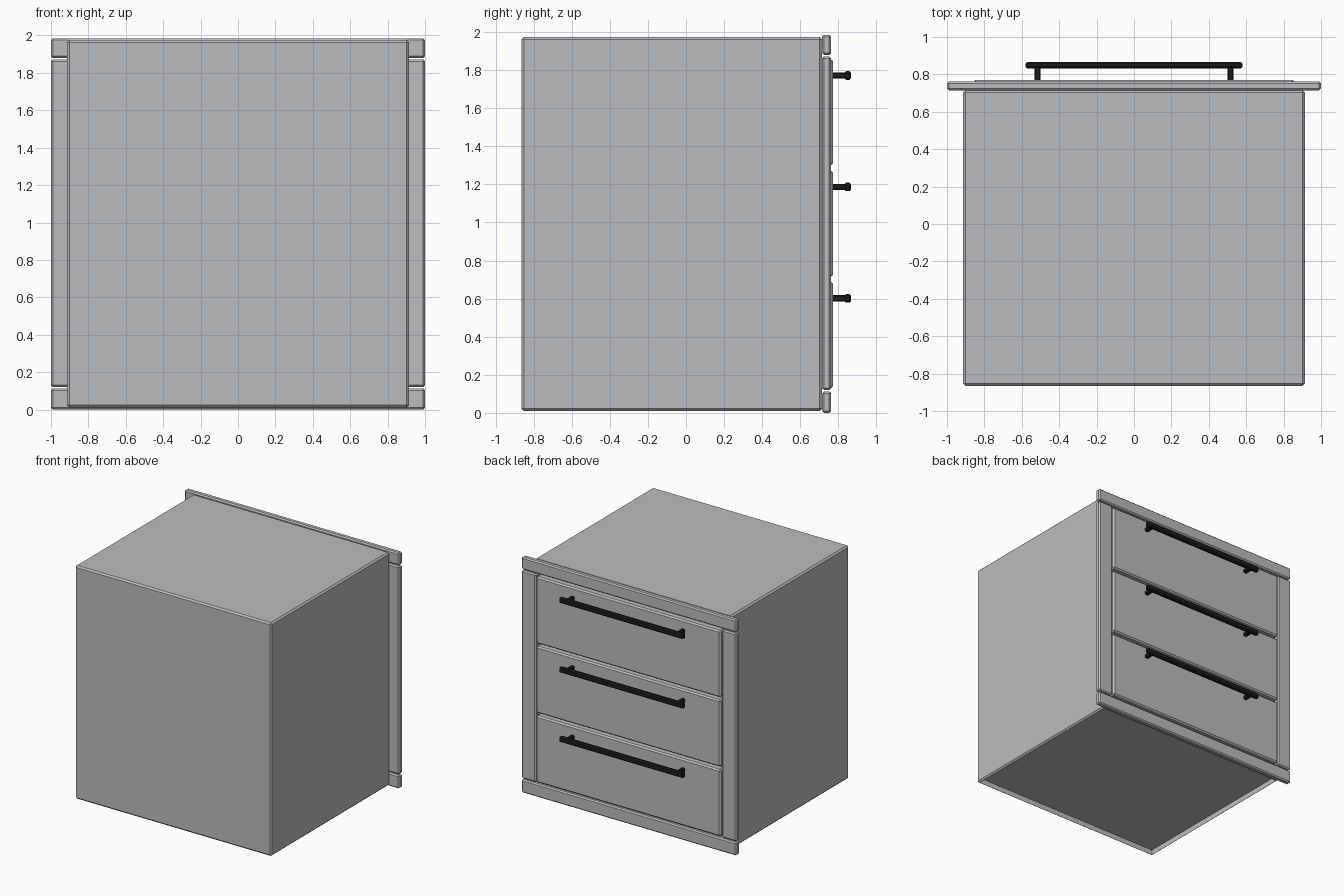
import bpy
import bmesh
from mathutils import Vector

if "Cube" in bpy.data.objects:
    bpy.data.objects.remove(bpy.data.objects["Cube"])


def make_material(name, rgb, metallic=0.0):
    mat = bpy.data.materials.new(name)
    mat.use_nodes = True
    mat.diffuse_color = (*rgb, 1)
    bsdf = mat.node_tree.nodes["Principled BSDF"]
    bsdf.inputs["Base Color"].default_value = (*rgb, 1)
    return mat


grey = make_material("cabinet grey", (0.50, 0.505, 0.52))
black = make_material("handle black", (0.012, 0.012, 0.013))


def box(name, lo, hi, mat, bevel=0.0, recess=None):
    """Box between two corners, with an optional recessed underside and chamfered edges."""
    lo, hi = Vector(lo), Vector(hi)
    bm = bmesh.new()
    bmesh.ops.create_cube(bm, size=1)
    for v in bm.verts:
        v.co = (lo + hi) / 2 + v.co * (hi - lo)
    if bevel:
        bmesh.ops.bevel(bm, geom=bm.edges[:], offset=bevel, segments=1,
                        affect='EDGES', profile=0.5)
    if recess:
        rim, depth = recess
        bottom = min(bm.faces, key=lambda f: f.calc_center_median().z)
        bmesh.ops.inset_region(bm, faces=[bottom], thickness=rim)
        pushed = bmesh.ops.extrude_face_region(bm, geom=[bottom])["geom"]
        verts = [g for g in pushed if isinstance(g, bmesh.types.BMVert)]
        bmesh.ops.translate(bm, verts=verts, vec=(0, 0, depth))
        if bottom.is_valid:
            bmesh.ops.delete(bm, geom=[bottom], context='FACES_ONLY')
    bmesh.ops.recalc_face_normals(bm, faces=bm.faces[:])
    mesh = bpy.data.meshes.new(name)
    bm.to_mesh(mesh)
    bm.free()
    mesh.materials.append(mat)
    obj = bpy.data.objects.new(name, mesh)
    bpy.context.collection.objects.link(obj)
    return obj


# Carcass with a shallow recess underneath
box("cabinet_body", (-0.915, -0.865, 0.01), (0.915, 0.715, 1.975), grey, 0.013,
    recess=(0.003, 0.045))

# Face frame: two full-width rails and two stiles between them
box("bottom_rail", (-1, 0.715, 0), (1, 0.762, 0.112), grey, 0.01)
box("top_rail", (-1, 0.715, 1.88), (1, 0.762, 1.985), grey, 0.01)
for side, s in (("left", 1), ("right", -1)):
    x0, x1 = sorted((s * 0.867, s * 1.0))
    box(side + "_stile", (x0, 0.715, 0.12), (x1, 0.762, 1.872), grey, 0.01)

# Drawers, each with a bar handle on two posts
for i, level in enumerate(("bottom", "middle", "top")):
    base = 0.127 + 0.585 * i
    box(level + "_drawer_front", (-0.86, 0.705, base),
        (0.86, 0.771, base + 0.563), grey, 0.012)
    z = 0.602 + 0.585 * i
    box(level + "_handle_bar", (-0.58, 0.832, z - 0.023),
        (0.58, 0.867, z + 0.023), black, 0.009)
    for side, s in (("left", 1), ("right", -1)):
        x = s * 0.515
        box(f"{level}_handle_{side}_post", (x - 0.016, 0.765, z - 0.016),
            (x + 0.016, 0.84, z + 0.016), black, 0.005)
